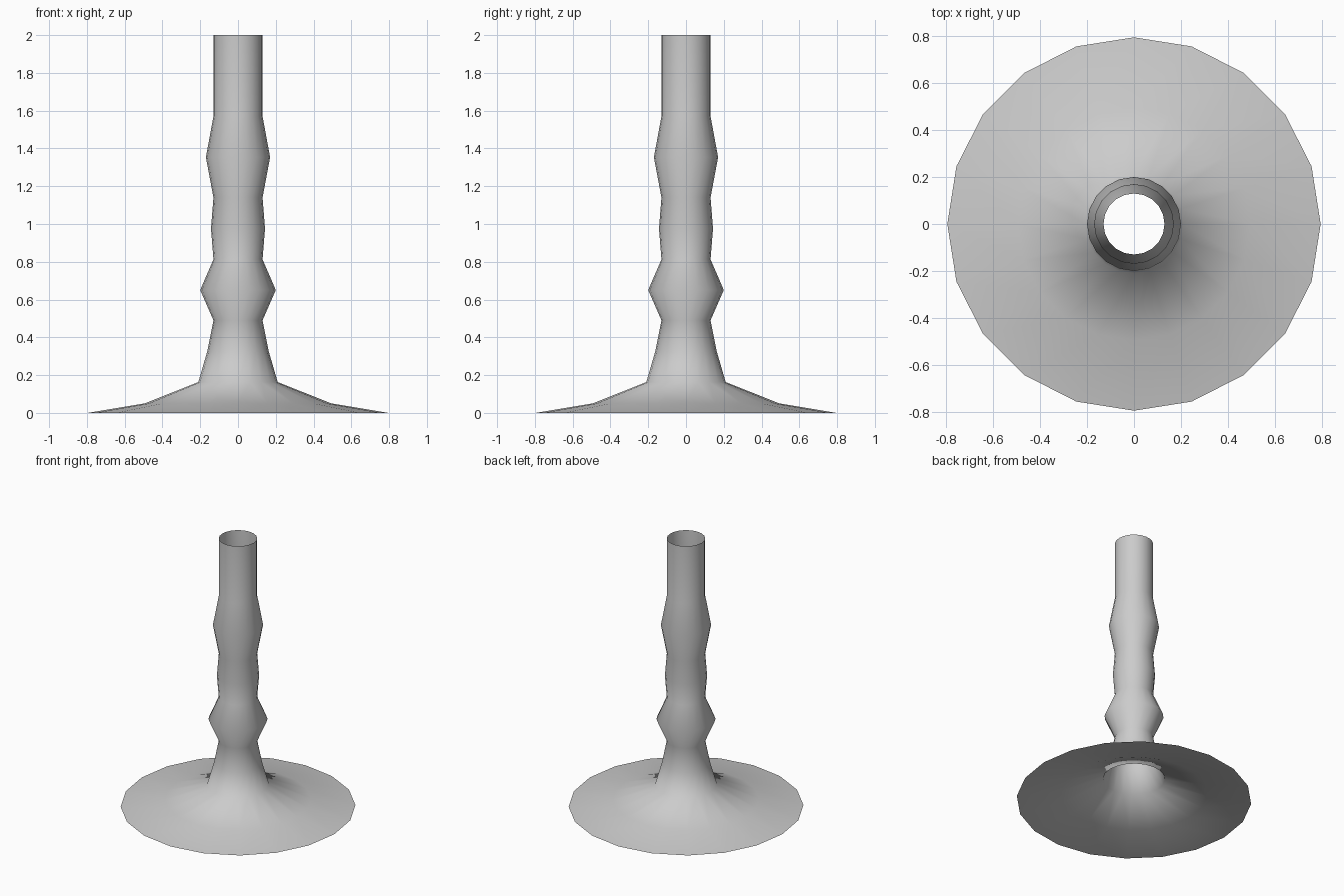
import bpy, bmesh, math

if "Cube" in bpy.data.objects:
    bpy.data.objects.remove(bpy.data.objects["Cube"])

SIDES = 20

# Profile of the turned stand as (radius, height), from foot rim to open top
PROFILE = [
    (0.795, 0.0), (0.495, 0.05), (0.21, 0.163), (0.163, 0.325),
    (0.13, 0.49), (0.20, 0.65), (0.13, 0.813), (0.143, 0.975),
    (0.13, 1.14), (0.17, 1.353), (0.13, 1.57), (0.13, 2.0),
]

# Hollow pedestal: one open shell of rings joined by quads
bm = bmesh.new()
rings = []
for r, z in PROFILE:
    rings.append([bm.verts.new((r * math.cos(2 * math.pi * i / SIDES),
                                r * math.sin(2 * math.pi * i / SIDES), z))
                  for i in range(SIDES)])
for low, high in zip(rings, rings[1:]):
    for i in range(SIDES):
        j = (i + 1) % SIDES
        face = bm.faces.new((low[i], low[j], high[j], high[i]))
        face.smooth = True

mesh = bpy.data.meshes.new("pedestal_stand")
bm.to_mesh(mesh)
bm.free()
stand = bpy.data.objects.new("pedestal_stand", mesh)
bpy.context.collection.objects.link(stand)
